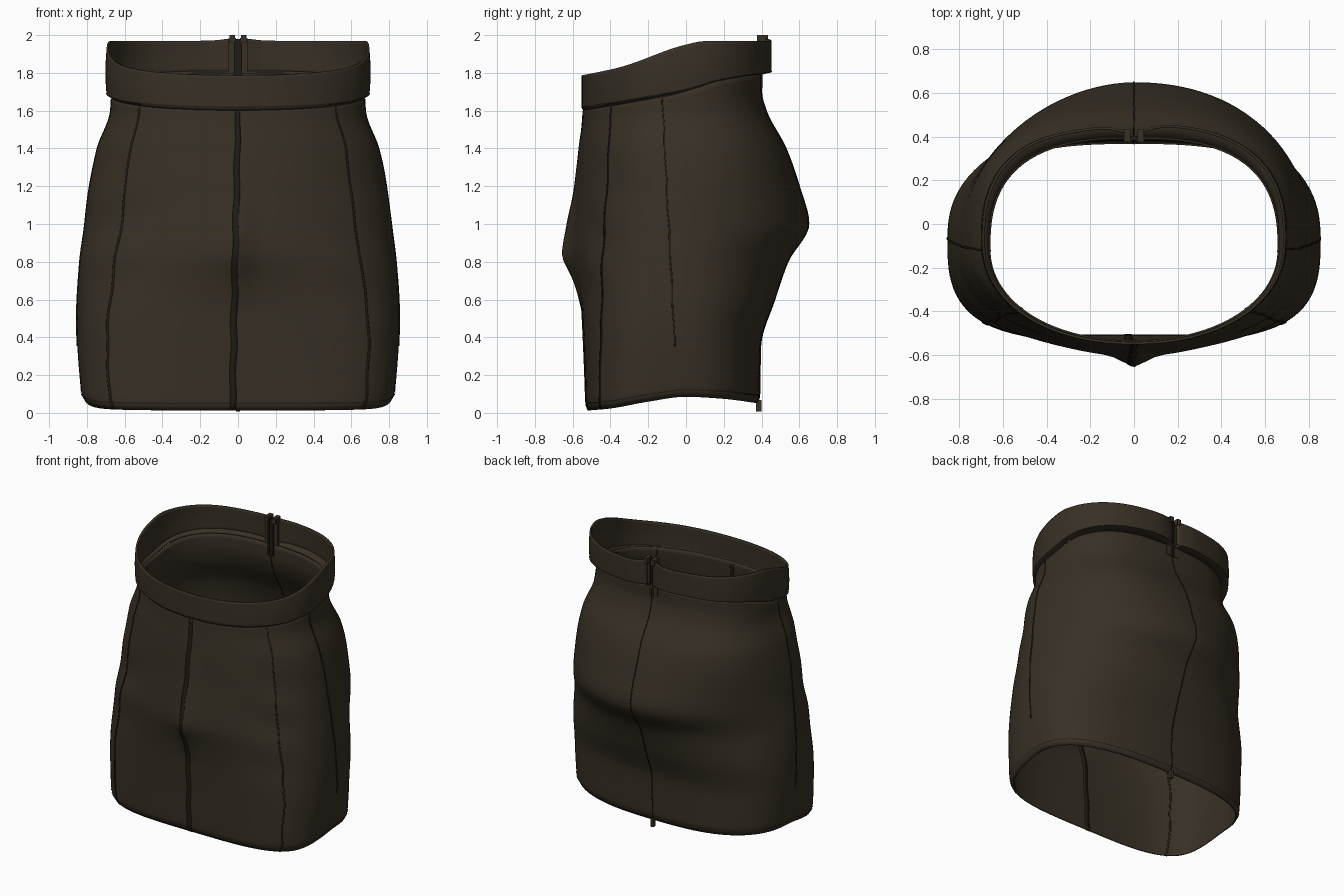
import bpy
from math import sin, cos, pi, exp, radians

if "Cube" in bpy.data.objects:
    bpy.data.objects.remove(bpy.data.objects["Cube"])


def material(name, color):
    m = bpy.data.materials.new(name)
    m.use_nodes = True
    m.diffuse_color = (*color, 1)
    bsdf = m.node_tree.nodes["Principled BSDF"]
    bsdf.inputs["Base Color"].default_value = (*color, 1)
    bsdf.inputs["Roughness"].default_value = 0.9
    return m


CLOTH = material("dark brown cloth", (0.038, 0.029, 0.018))
THREAD = material("seam shadow brown", (0.014, 0.011, 0.007))

# Silhouettes as (height, value)
WIDTH = [(0.03, .815), (0.1, .83), (0.5, .855), (0.8, .838), (1.0, .812),
         (1.2, .787), (1.4, .745), (1.6, .675), (1.8, .665)]
FRONT = [(0.03, .53), (0.3, .54), (0.6, .555), (0.85, .577), (1.0, .575),
         (1.2, .57), (1.4, .56), (1.6, .545), (1.8, .54)]
BACK = [(0.05, .39), (0.35, .395), (0.6, .47), (0.8, .54), (1.0, .65),
        (1.2, .60), (1.4, .53), (1.6, .425), (1.7, .40), (1.8, .40)]
BULGE = [(0.55, 0), (0.7, .03), (0.85, .078), (1.0, .055), (1.2, .02), (1.5, 0)]
FRONT_SQUARENESS = [(0.05, 3.8), (0.4, 3.2), (0.8, 2.45), (1.2, 2.1), (1.8, 2.1)]
# Edges as (depth, height)
BAND_LOW = [(-.56, 1.60), (-.3, 1.64), (0, 1.69), (.2, 1.75), (.45, 1.79)]
BAND_TOP = [(-.56, 1.785), (-.35, 1.83), (0, 1.95), (.1, 1.968), (.46, 1.97)]
HEM = [(-.54, .012), (-.42, .022), (-.2, .06), (0, .085), (.2, .075), (.4, .05)]


def curve(table, v):
    """Smooth interpolation that never overshoots the listed values."""
    v = min(max(v, table[0][0]), table[-1][0])
    k = next(i for i in range(len(table) - 1) if v <= table[i + 1][0])

    def secant(i):
        i = min(max(i, 0), len(table) - 2)
        return (table[i + 1][1] - table[i][1]) / (table[i + 1][0] - table[i][0])

    def slope(i):
        a, b = secant(i - 1), secant(i)
        return 2 * a * b / (a + b) if a * b > 0 else 0

    (a, p), (b, q) = table[k], table[k + 1]
    h, s = b - a, (v - a) / (b - a)
    return (p + (q - p) * s * s * (3 - 2 * s)
            + h * s * (1 - s) * (slope(k) * (1 - s) - slope(k + 1) * s))


def oval(t, w, front, back, yc, nf, nb):
    """Egg-shaped outline with separate front and back; t = 0 is the left side."""
    s, c = sin(t), cos(t)
    n = nf if s < 0 else nb
    r = (abs(c) ** n + abs(s) ** n) ** (-1 / n)
    return w * c * r, yc + s * r * ((front + yc) if s < 0 else (back - yc))


def skirt_at(t, z, off=0.0):
    hip = exp(-((z - 0.95) / 0.4) ** 2)
    lean = 0.15 * hip * (1 if cos(t) > 0 else -1)
    x, y = oval(t, curve(WIDTH, z) + off, curve(FRONT, z) + off, curve(BACK, z) + off,
                -0.06 - 0.03 * z, curve(FRONT_SQUARENESS, z), 2.7 - 0.7 * hip + lean)
    if y < 0:
        # Belly fold, wide with a sharper ridge on the middle seam
        ridge = max(0, 1 - abs(x) / 0.11)
        y -= curve(BULGE, z) * (0.4 * exp(-(x / 0.28) ** 2) + 0.6 * ridge)
    # Soft diagonal pull wrinkles beside the front panels
    fade = min(1, max(0, (0.05 - y) / 0.25))
    pull = 0.009 * fade * exp(-((abs(x) - 0.6) / 0.17) ** 2 - ((z - 1.0) / 0.38) ** 2)
    g = 1 + pull * sin(19 * z + 7 * abs(x) + (2 if x > 0 else 0))
    return x * g, y * g


def skirt_point(t, v, off=0.0):
    low = curve(HEM, skirt_at(t, 0.05)[1])
    high = curve(BAND_LOW, skirt_at(t, 1.65)[1]) + 0.012
    z = low + (high - low) * v
    # Rounded lower edge
    off -= 0.012 * max(0, 1 - v / 0.02)
    x, y = skirt_at(t, z, off)
    return x, y, z


def sheet(name, nu, nv, point, mat, closed=False, thick=0.0):
    """Grid surface point(u, v), u around and v upward, thickened inward."""
    cols = nu if closed else nu + 1
    verts = [point(i / nu, j / nv) for j in range(nv + 1) for i in range(cols)]
    faces = []
    for j in range(nv):
        for i in range(nu):
            k = (i + 1) % cols
            faces.append((j * cols + i, j * cols + k, (j + 1) * cols + k, (j + 1) * cols + i))
    me = bpy.data.meshes.new(name)
    me.from_pydata(verts, [], faces)
    me.materials.append(mat)
    ob = bpy.data.objects.new(name, me)
    bpy.context.collection.objects.link(ob)
    if thick:
        mod = ob.modifiers.new("thickness", "SOLIDIFY")
        mod.thickness = thick
        mod.offset = -1
    bpy.ops.object.select_all(action="DESELECT")
    ob.select_set(True)
    bpy.context.view_layer.objects.active = ob
    bpy.ops.object.shade_smooth_by_angle(angle=radians(40))


# Skirt body
sheet("skirt_body", 112, 56, lambda u, v: skirt_point(2 * pi * u - pi / 2, v),
      CLOTH, closed=True, thick=0.012)


# Vertical seams, showing through on the inside
def seam(name, angle_low, angle_high, v0, v1, half, wobble=0.004):
    def point(u, v):
        vv = v0 + (v1 - v0) * v
        t = radians(angle_low + (angle_high - angle_low) * vv)
        t += wobble * sin(37 * vv) + half * (2 * u - 1)
        return skirt_point(t, vv, 0.003)
    sheet(name, 2, 56, point, THREAD, thick=0.018)


seam("front_middle_seam", -92, -90, 0, 0.99, 0.02)
seam("back_middle_seam", 90, 90, 0, 0.99, 0.004, 0.002)
seam("left_front_seam", -46, -40.5, 0, 0.99, 0.008)
seam("right_front_seam", -134, -139.5, 0, 0.99, 0.008)
seam("left_side_seam", 2, -2, 0.17, 0.99, 0.008)
seam("right_side_seam", 178, 182, 0.17, 0.99, 0.008)

# Hem stitching
sheet("hem_stitching", 112, 1,
      lambda u, v: skirt_point(2 * pi * u, 0.021 + 0.004 * v, 0.002),
      THREAD, closed=True)


# Waistband, open at the middle of the back, its lower edge turned in to the skirt
def band_point(u, v):
    gap = 0.03
    t = pi / 2 + gap + (2 * pi - 2 * gap) * u
    x, y = oval(t, 0.695, 0.552, 0.46, -0.08, 2.15, 2.6)
    end = exp(-(x / 0.09) ** 2) if y > 0 else 0
    low, top = curve(BAND_LOW, y), curve(BAND_TOP, y) + 0.015 * end
    if y > 0:
        y -= 0.035 * end
        if x < 0:
            y -= 0.012 * exp(-((x + 0.25) / 0.2) ** 2)
    z = low + (top - low) * v
    # Slightly puffed cloth
    x *= 1 + 0.01 * sin(pi * v)
    if v == 0:
        x, y = skirt_at(t, low)
    return x, y, z


sheet("waistband", 112, 14, band_point, CLOTH, thick=0.012)
sheet("waistband_lower_stitching", 112, 1,
      lambda u, v: tuple(a * b for a, b in zip(band_point(u, 0.075 + 0.03 * v), (1.003, 1.003, 1))),
      THREAD)


# Zip at the back opening: two tapes and a row of teeth
def block(name, x, y, z, sx, sy, sz, mat):
    bpy.ops.mesh.primitive_cube_add(size=1, location=(x, y, z))
    ob = bpy.context.object
    ob.name = name
    ob.scale = (sx, sy, sz)
    ob.data.materials.append(mat)
    bevel = ob.modifiers.new("soft edges", "BEVEL")
    bevel.width = 0.004


for side, label in ((1, "left"), (-1, "right")):
    block(label + "_zip_tape", side * 0.035, 0.396, 1.85, 0.032, 0.016, 0.26, CLOTH)
    block(label + "_zip_edge", side * 0.016, 0.39, 1.85, 0.012, 0.026, 0.27, THREAD)
    block(label + "_zip_end", side * 0.03, 0.405, 1.98, 0.03, 0.06, 0.04, CLOTH)
block("zip_teeth", 0, 0.39, 1.85, 0.024, 0.014, 0.26, THREAD)

# Folded seam end hanging at the back hem
block("back_hem_tab", 0, 0.385, 0.037, 0.022, 0.03, 0.06, CLOTH)
